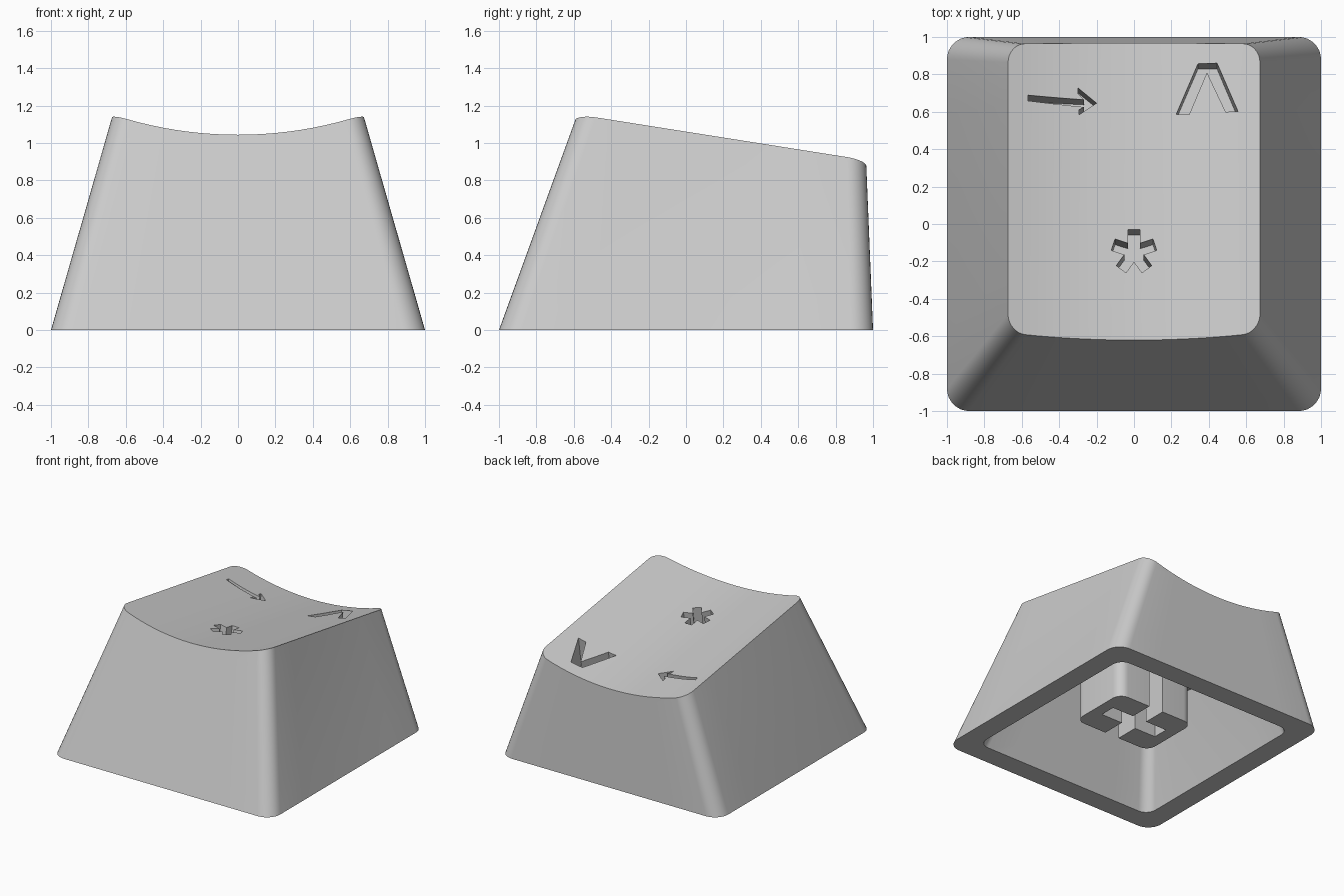
import bpy, bmesh, math
from mathutils import Vector

SLOPE = 0.158      # fall of the top towards the back
DISH_R = 2.06      # radius of the scooped top
DISH_Z = 0.946     # lowest height of the scoop at the centre

start = bpy.data.objects.get("Cube")
if start:
    bpy.data.objects.remove(start, do_unlink=True)

grey = bpy.data.materials.new("light_grey_plastic")
grey.use_nodes = True
colour = (0.6, 0.6, 0.6, 1)
grey.diffuse_color = colour
grey.node_tree.nodes["Principled BSDF"].inputs["Base Color"].default_value = colour


def make_object(name, bm):
    bmesh.ops.recalc_face_normals(bm, faces=bm.faces)
    mesh = bpy.data.meshes.new(name)
    bm.to_mesh(mesh)
    bm.free()
    mesh.materials.append(grey)
    obj = bpy.data.objects.new(name, mesh)
    bpy.context.collection.objects.link(obj)
    return obj


def rounded_rect(hx, y0, y1, r, corner=8, side=6):
    """Outline with rounded corners and evenly split straight sides."""
    centres = [(hx - r, y1 - r), (r - hx, y1 - r), (r - hx, y0 + r), (hx - r, y0 + r)]
    arcs = []
    for k, (cx, cy) in enumerate(centres):
        angles = [math.pi / 2 * (k + i / corner) for i in range(corner + 1)]
        arcs.append([Vector((cx + r * math.cos(a), cy + r * math.sin(a), 0)) for a in angles])
    points = []
    for k, arc in enumerate(arcs):
        points += arc
        following = arcs[(k + 1) % 4][0]
        points += [arc[-1].lerp(following, i / side) for i in range(1, side)]
    return points


def loft(name, rings):
    bm = bmesh.new()
    loops = [[bm.verts.new(p) for p in ring] for ring in rings]
    n = len(loops[0])
    for low, high in zip(loops, loops[1:]):
        for i in range(n):
            j = (i + 1) % n
            bm.faces.new((low[i], low[j], high[j], high[i]))
    bm.faces.new(loops[0][::-1])
    bm.faces.new(loops[-1])
    return make_object(name, bm)


def tapered(name, base, top, top_z, z0, t_end, steps=6):
    """Loft from a flat outline to an outline lying on the sloped top plane."""
    top = [Vector((p.x, p.y, top_z - SLOPE * p.y)) for p in top]
    base = [Vector((p.x, p.y, z0)) for p in base]
    ts = [t_end * i / steps for i in range(steps + 1)]
    return loft(name, [[a + (b - a) * t for a, b in zip(base, top)] for t in ts])


def cut(target, cutter):
    mod = target.modifiers.new("cut", "BOOLEAN")
    mod.operation = "DIFFERENCE"
    mod.solver = "EXACT"
    mod.object = cutter
    bpy.context.view_layer.objects.active = target
    bpy.ops.object.modifier_apply(modifier=mod.name)
    bpy.data.objects.remove(cutter, do_unlink=True)


def box(name, hx, hy, z0, z1):
    corners = [(-hx, -hy), (hx, -hy), (hx, hy), (-hx, hy)]
    return loft(name, [[(x, y, z) for x, y in corners] for z in (z0, z1)])


def engraving(name, outline, depth=0.19):
    """Prism through an outline on the top, running square to the sloped plane."""
    mid = (min(p[0] for p in outline) + max(p[0] for p in outline)) / 2
    height = DISH_Z + DISH_R - math.sqrt(DISH_R ** 2 - mid ** 2)
    normal = Vector((0, SLOPE, 1)).normalized()
    surface = [Vector((x, y, height - SLOPE * y)) for x, y in outline]
    return loft(name, [[p + normal * d for p in surface] for d in (-depth, 0.08)])


# Outer body
cap = tapered("keycap_body", rounded_rect(1, -1, 1, 0.12),
              rounded_rect(0.675, -0.583, 0.963, 0.1), 1.056, 0, 1.06)

# Scooped top
bm = bmesh.new()
bmesh.ops.create_cone(bm, cap_ends=True, segments=192, radius1=DISH_R, radius2=DISH_R, depth=4)
dish = make_object("dish_cutter", bm)
tilt = math.atan(SLOPE)
dish.rotation_euler.x = -(math.pi / 2 + tilt)
dish.location.z = DISH_Z + DISH_R / math.cos(tilt)
bpy.context.view_layer.update()
cut(cap, dish)

# Hollow underside, starting just below the rim
cut(cap, tapered("cavity_cutter", rounded_rect(0.835, -0.837, 0.832, 0.09),
                 rounded_rect(0.61, -0.54, 0.80, 0.08), 0.66, -0.02, 1))

# Engraved arrow, chevron and star
arrow = [(-0.567, 0.682), (-0.267, 0.667), (-0.30, 0.70), (-0.30, 0.73), (-0.20, 0.65),
         (-0.295, 0.585), (-0.295, 0.612), (-0.267, 0.628), (-0.567, 0.652)]
chevron = [(0.225, 0.588), (0.342, 0.858), (0.444, 0.858), (0.556, 0.596),
           (0.49, 0.596), (0.39, 0.81), (0.295, 0.588)]
star = []
half, reach = 0.032, 0.117
for k in range(5):
    a = math.pi / 2 + k * math.tau / 5
    along, across = Vector((math.cos(a), math.sin(a))), Vector((-math.sin(a), math.cos(a)))
    notch = a + math.pi / 5
    inner = half / math.sin(math.pi / 5)
    for p in (along * reach - across * half, along * reach + across * half,
              Vector((math.cos(notch), math.sin(notch))) * inner):
        star.append((p.x, p.y - 0.147))
for name, outline in (("arrow", arrow), ("chevron", chevron), ("star", star)):
    cut(cap, engraving(name + "_cutter", outline))

# Mounting stem with a cross-shaped socket
profile = rounded_rect(0.355, -0.258, 0.258, 0.08, side=1)
stem = loft("mounting_stem", [[(p.x, p.y, z) for p in profile] for z in (0.13, 0.73)])
cut(stem, box("slot_cutter_deep", 0.065, 0.4, 0, 0.6))
cut(stem, box("slot_cutter_wide", 0.26, 0.065, 0, 0.6))

# Smooth curves, sharp edges
for obj in (cap, stem):
    bpy.ops.object.select_all(action="DESELECT")
    obj.select_set(True)
    bpy.context.view_layer.objects.active = obj
    bpy.ops.object.shade_smooth_by_angle(angle=math.radians(30))
